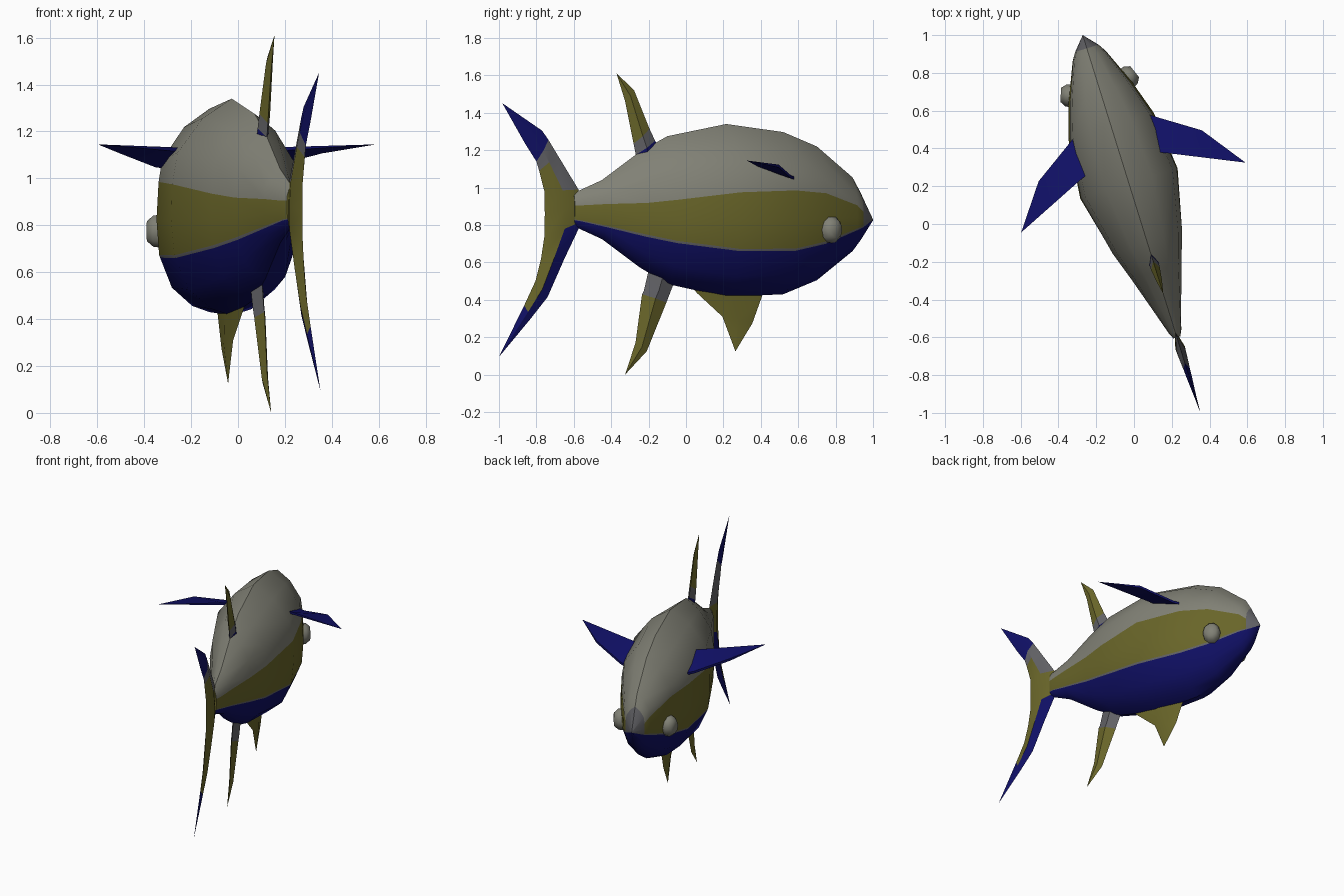
import bpy, bmesh, math

if "Cube" in bpy.data.objects:
    bpy.data.objects.remove(bpy.data.objects["Cube"])

# Swimming direction: the fish is symmetric about an axis turned in plan
ANG = math.radians(17.3)
SN, CS = math.sin(ANG), math.cos(ANG)


def place(y, t, z):
    """y = projected length position, t = sideways offset from the centre plane."""
    s = y / CS
    return (0.04 - SN * s + CS * t, y + SN * t, z)


def material(name, rgb):
    m = bpy.data.materials.new(name)
    m.diffuse_color = (*rgb, 1)
    m.use_nodes = True
    m.node_tree.nodes["Principled BSDF"].inputs["Base Color"].default_value = m.diffuse_color
    return m


MATS = [material("pale_grey_back", (0.22, 0.22, 0.18)),
        material("olive_flank", (0.14, 0.13, 0.022)),
        material("navy_belly", (0.005, 0.005, 0.13)),
        material("mid_grey", (0.12, 0.12, 0.13))]
BACK, OLIVE, NAVY, GREY = range(4)


def make(name, verts, faces, mats, angle=40):
    me = bpy.data.meshes.new(name)
    me.from_pydata(verts, [], faces)
    for m in MATS:
        me.materials.append(m)
    for p, m in zip(me.polygons, mats):
        p.material_index = m
    bm = bmesh.new()
    bm.from_mesh(me)
    bmesh.ops.remove_doubles(bm, verts=bm.verts, dist=0.0005)
    bmesh.ops.recalc_face_normals(bm, faces=bm.faces)
    bm.to_mesh(me)
    bm.free()
    ob = bpy.data.objects.new(name, me)
    bpy.context.collection.objects.link(ob)
    bpy.ops.object.select_all(action='DESELECT')
    ob.select_set(True)
    bpy.context.view_layer.objects.active = ob
    bpy.ops.object.shade_smooth_by_angle(angle=math.radians(angle))
    return ob


def lerp(pts, x):
    """Piecewise linear lookup in pairs sorted by first value."""
    for (a, u), (b, v) in zip(pts, pts[1:]):
        if x <= b:
            return u + (v - u) * (x - a) / (b - a)
    return pts[-1][1]


# Body stations: y, half width, top, bottom, flank upper edge, flank lower edge
STATIONS = [(-0.60, 0.02, 0.97, 0.80, 0.905, 0.825),
            (-0.57, 0.035, 0.985, 0.78, 0.905, 0.82),
            (-0.45, 0.075, 1.04, 0.725, 0.912, 0.79),
            (-0.25, 0.14, 1.19, 0.575, 0.918, 0.737),
            (-0.10, 0.195, 1.275, 0.485, 0.935, 0.703),
            (0.215, 0.275, 1.34, 0.415, 0.975, 0.66),
            (0.52, 0.24, 1.297, 0.43, 0.985, 0.662),
            (0.70, 0.178, 1.22, 0.505, 0.97, 0.70),
            (0.89, 0.093, 1.055, 0.66, 0.905, 0.772),
            (0.93, 0.066, 0.98, 0.715, 0.87, 0.788),
            (1.0, 0.0, 0.83, 0.825, 0.829, 0.827)]
# Cross-section: normalised height, width factor
SECTION = [(-1, 0), (-0.94, 0.32), (-0.74, 0.74), (-0.4, 0.96), (0.1, 1.0),
           (0.5, 0.88), (0.82, 0.47), (1, 0)]
STRIPS = [BACK, BACK, BACK, OLIVE, OLIVE, GREY, NAVY, NAVY, NAVY]


def body():
    verts, faces, mats = [], [], []
    for y, w, top, bot, hi, lo in STATIONS:
        c, h = (top + bot) / 2, (top - bot) / 2
        thin = min(0.012, h * 0.05)
        zs = [top, c + 0.82 * h, c + 0.5 * h, hi, (hi + lo) / 2, lo + thin, lo,
              c - 0.76 * h, c - 0.94 * h, bot]
        half = [(w * lerp(SECTION, max(-1, min(1, (z - c) / h))), z) for z in zs]
        ring = half + [(-t, z) for t, z in half[-2:0:-1]]
        verts += [place(y, t, z) for t, z in ring]
    n = 2 * (len(STRIPS))
    around = STRIPS + STRIPS[::-1]
    for i in range(len(STATIONS) - 1):
        for j in range(n):
            k = (j + 1) % n
            faces.append((i * n + j, i * n + k, (i + 1) * n + k, (i + 1) * n + j))
            # snout cap is grey above the lower jaw
            nose = STATIONS[i][0] > 0.92 and around[j] != NAVY
            mats.append(GREY if nose else around[j])
    faces.append(tuple(range(n)))
    mats.append(OLIVE)
    make("body", verts, faces, mats, 35)


def fin(name, rows, mats, to_point=None):
    """Rows: leading edge (y,z), trailing edge (y,z), half thickness.
    Each strip takes a colour for its leading and trailing half."""
    verts, faces, cols = [], [], []
    for ly, lz, ty, tz, th in rows:
        my, mz = (ly + ty) / 2, (lz + tz) / 2
        verts += [place(ly, 0, lz), place(my, th, mz),
                  place(ty, 0, tz), place(my, -th, mz)]
    for i, (lead, trail) in enumerate(mats):
        for j, m in enumerate((lead, trail, trail, lead)):
            k = (j + 1) % 4
            faces.append((4 * i + j, 4 * i + k, 4 * i + 4 + k, 4 * i + 4 + j))
            cols.append(m)
    make(name, verts, faces, cols, 30)


body()

# Forked tail, from upper tip to lower tip
fin("tail_fin",
    [(-0.98, 1.45, -0.981, 1.449, 0.0),
     (-0.77, 1.305, -0.86, 1.235, 0.014),
     (-0.735, 1.255, -0.80, 1.14, 0.017),
     (-0.69, 1.18, -0.785, 1.09, 0.02),
     (-0.575, 0.99, -0.757, 0.98, 0.024),
     (-0.555, 0.905, -0.755, 0.86, 0.026),
     (-0.555, 0.82, -0.757, 0.74, 0.026),
     (-0.65, 0.62, -0.775, 0.62, 0.022),
     (-0.74, 0.415, -0.805, 0.50, 0.016),
     (-0.83, 0.30, -0.865, 0.37, 0.010),
     (-0.999, 0.096, -1.0, 0.095, 0.0)],
    [(NAVY, NAVY), (NAVY, NAVY), (GREY, GREY), (GREY, OLIVE), (OLIVE, OLIVE),
     (OLIVE, OLIVE), (NAVY, OLIVE), (NAVY, OLIVE), (NAVY, OLIVE), (NAVY, NAVY)])

# Dorsal fin, root to tip
fin("dorsal_fin",
    [(-0.14, 1.20, -0.275, 1.13, 0.026),
     (-0.165, 1.25, -0.268, 1.175, 0.025),
     (-0.195, 1.315, -0.28, 1.235, 0.024),
     (-0.277, 1.52, -0.325, 1.46, 0.015),
     (-0.37, 1.61, -0.371, 1.609, 0.0)],
    [(NAVY, NAVY), (GREY, GREY), (OLIVE, OLIVE), (OLIVE, OLIVE)])

# Rear belly fin
fin("anal_fin",
    [(-0.05, 0.53, -0.19, 0.60, 0.028),
     (-0.08, 0.45, -0.225, 0.45, 0.026),
     (-0.105, 0.385, -0.235, 0.43, 0.025),
     (-0.21, 0.125, -0.27, 0.17, 0.014),
     (-0.325, 0.001, -0.326, 0.0, 0.0)],
    [(GREY, GREY), (GREY, GREY), (OLIVE, OLIVE), (OLIVE, OLIVE)])

# Front belly fin
fin("pelvic_fin",
    [(0.42, 0.46, 0.0, 0.50, 0.03),
     (0.405, 0.415, 0.06, 0.435, 0.026),
     (0.355, 0.275, 0.195, 0.31, 0.016),
     (0.265, 0.126, 0.264, 0.125, 0.0)],
    [(OLIVE, OLIVE)] * 3)


# Side fins: thin blades, mirrored
for side, label in ((1, "right"), (-1, "left")):
    blade = [(0.53, 0.19, 1.05), (0.49, 0.25, 1.055), (0.361, 0.453, 1.115),
             (0.14, 0.622, 1.145), (0.306, 0.236, 1.125), (0.33, 0.17, 1.12)]
    verts = []
    for d in (0.008, -0.008):
        for i, (y, t, z) in enumerate(blade):
            verts.append(place(y, side * t, z + d * (0 if i == 3 else 1)))
    n = len(blade)
    faces = [(0, 1, 4, 5), (1, 2, 4), (2, 3, 4)]
    faces += [tuple(v + n for v in reversed(f)) for f in faces]
    faces += [(i, (i + 1) % n, (i + 1) % n + n, i + n) for i in range(n) if i not in (2, 3)]
    faces += [(2, 3, 8), (3, 4, 10)]
    make(label + "_side_fin", verts, faces, [NAVY] * len(faces), 30)

    # Eye: shallow dome leaning with the cheek
    verts, faces = [], []
    lean = math.radians(22)
    for r, out in ((0.075, -0.03), (0.07, 0.012), (0.045, 0.04)):
        for k in range(10):
            a = math.tau * k / 10
            u, v = 0.8 * r * math.cos(a), r * math.sin(a)
            verts.append(place(0.73 + u * math.cos(lean) + out * math.sin(lean),
                               side * (0.168 - u * math.sin(lean) + out * math.cos(lean)),
                               0.775 + v))
    for i in range(2):
        for k in range(10):
            m = (k + 1) % 10
            faces.append((i * 10 + k, i * 10 + m, i * 10 + 10 + m, i * 10 + 10 + k))
    faces += [tuple(range(10)), tuple(range(20, 30))]
    make(label + "_eye", verts, faces, [BACK] * len(faces), 60)
